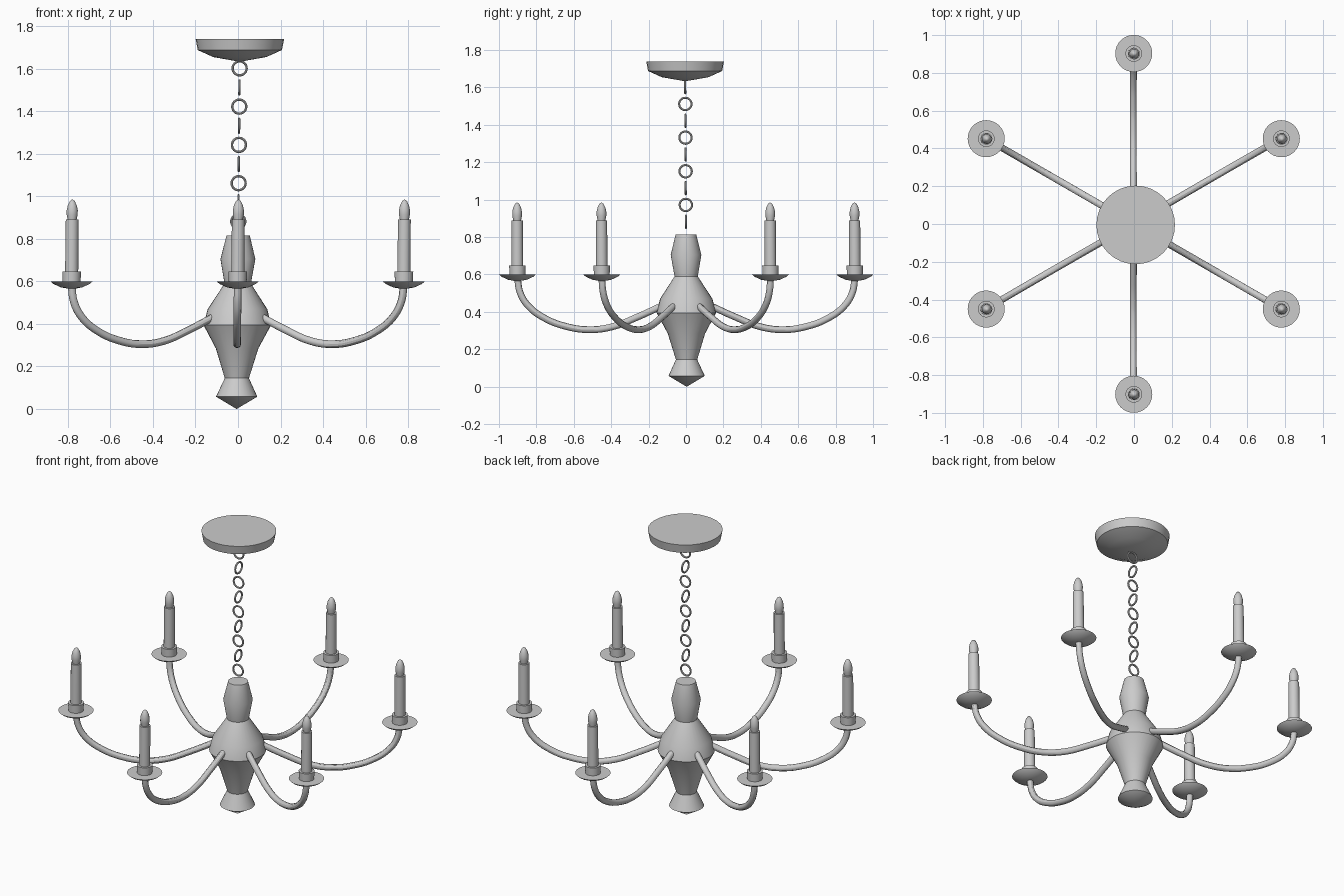
import bpy, bmesh, math
from mathutils import Matrix, Vector

if "Cube" in bpy.data.objects:
    bpy.data.objects.remove(bpy.data.objects["Cube"])

ARM_R = 0.902


def finish(name, bm):
    # the whole fixture hangs with a very slight lean
    for v in bm.verts:
        h = v.co.z - 0.75
        v.co.x += 0.009 * h
        v.co.y -= 0.005 * h
    bmesh.ops.recalc_face_normals(bm, faces=bm.faces)
    me = bpy.data.meshes.new(name)
    bm.to_mesh(me)
    bm.free()
    ob = bpy.data.objects.new(name, me)
    bpy.context.collection.objects.link(ob)
    bpy.ops.object.select_all(action='DESELECT')
    ob.select_set(True)
    bpy.context.view_layer.objects.active = ob
    bpy.ops.object.shade_smooth_by_angle(angle=math.radians(30))
    return ob


def lathe(name, profile, centre=(0, 0), n=32):
    """Revolve (radius, z) points and close both ends."""
    bm = bmesh.new()
    rings = []
    for r, z in profile:
        if r == 0:
            rings.append([bm.verts.new((centre[0], centre[1], z))] * n)
        else:
            rings.append([bm.verts.new((centre[0] + r * math.cos(2 * math.pi * i / n),
                                        centre[1] + r * math.sin(2 * math.pi * i / n), z))
                          for i in range(n)])
    for a, b in zip(rings, rings[1:]):
        for i in range(n):
            j = (i + 1) % n
            bm.faces.new(list(dict.fromkeys((a[i], a[j], b[j], b[i]))))
    for end, (r, z) in ((rings[0], profile[0]), (rings[-1], profile[-1])):
        if r > 0:
            bm.faces.new(end)
    return finish(name, bm)


def chain_link(name, z, spin, major=0.033, minor=0.0055, n=24, m=8):
    bm = bmesh.new()
    grid = []
    for i in range(n):
        u = 2 * math.pi * i / n
        grid.append([])
        for k in range(m):
            v = 2 * math.pi * k / m
            r = major + minor * math.cos(v)
            p = Vector((r * math.cos(u), minor * math.sin(v), r * math.sin(u)))
            grid[i].append(bm.verts.new(Matrix.Rotation(spin, 3, 'Z') @ p + Vector((0, 0, z))))
    for i in range(n):
        for k in range(m):
            a, b = grid[i], grid[(i + 1) % n]
            bm.faces.new((a[k], b[k], b[(k + 1) % m], a[(k + 1) % m]))
    finish(name, bm)


def arm(name, path, angle, radius=0.018):
    cu = bpy.data.curves.new(name + "_path", 'CURVE')
    cu.dimensions = '3D'
    cu.bevel_depth = radius
    cu.bevel_resolution = 4
    cu.use_fill_caps = True
    cu.resolution_u = 5
    sp = cu.splines.new('BEZIER')
    sp.bezier_points.add(len(path) - 1)
    for p, (r, z) in zip(sp.bezier_points, path):
        p.co = (r * math.cos(angle), r * math.sin(angle), z)
        p.handle_left_type = p.handle_right_type = 'AUTO'
    tmp = bpy.data.objects.new(name + "_path", cu)
    bpy.context.collection.objects.link(tmp)
    bpy.context.view_layer.update()
    bm = bmesh.new()
    bm.from_mesh(tmp.to_mesh())
    tmp.to_mesh_clear()
    bpy.data.objects.remove(tmp)
    finish(name, bm)


# ceiling canopy
lathe("ceiling_canopy", [(0.208, 1.74), (0.198, 1.688), (0.125, 1.655), (0, 1.633)])

# chain of alternating links
for i in range(9):
    chain_link(f"chain_link_{i + 1}", 0.882 + 0.09 * i, math.pi / 2 * (i % 2))

# turned central column
lathe("central_column", [(0, 0), (0.097, 0.058), (0.057, 0.145), (0.1, 0.285), (0.159, 0.395),
                         (0.14, 0.47), (0.062, 0.59), (0.082, 0.705), (0.055, 0.815)])

# six arms with drip pan, cup, candle and bulb
arm_path = [(0.125, 0.435), (0.263, 0.372), (0.398, 0.32), (0.523, 0.305), (0.642, 0.322),
            (0.755, 0.365), (0.845, 0.432), (0.888, 0.503), (ARM_R, 0.58)]
for i in range(6):
    a = math.radians(30 + 60 * i)
    c = (ARM_R * math.cos(a), ARM_R * math.sin(a))
    arm(f"arm_{i + 1}", arm_path, a)
    lathe(f"drip_pan_{i + 1}", [(0, 0.563), (0.05, 0.572), (0.085, 0.588), (0.098, 0.599)], c)
    lathe(f"candle_cup_{i + 1}", [(0.042, 0.595), (0.044, 0.647)], c, 24)
    lathe(f"candle_{i + 1}", [(0.031, 0.6), (0.03, 0.89)], c, 24)
    lathe(f"candle_bulb_{i + 1}", [(0.02, 0.885), (0.026, 0.915), (0.026, 0.935), (0.021, 0.958),
                                   (0.011, 0.978), (0, 0.986)], c, 24)
